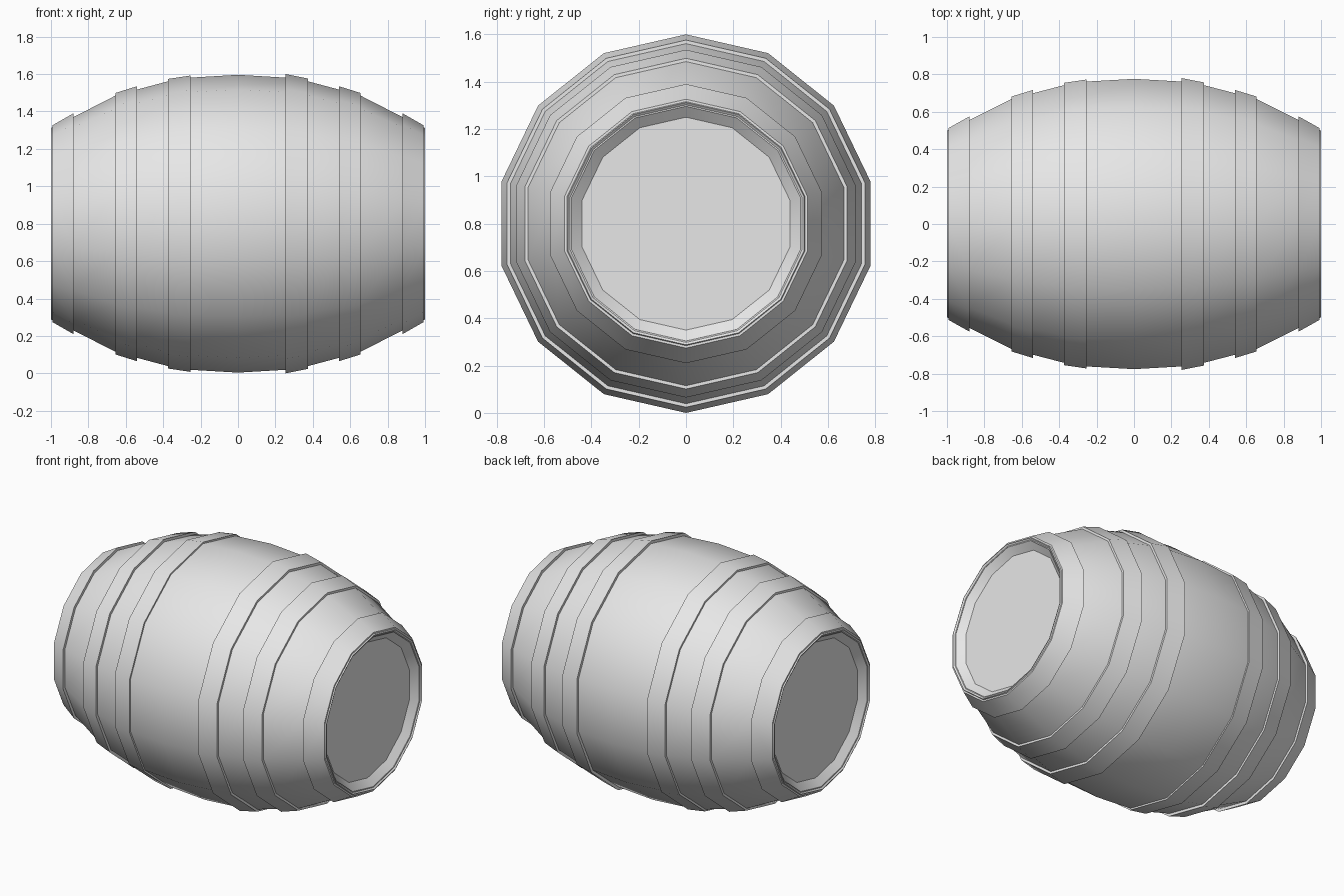
import bpy, bmesh, math

SIDES = 14
AXIS_Z = 0.8

cube = bpy.data.objects.get("Cube")
if cube:
    bpy.data.objects.remove(cube, do_unlink=True)

grey = bpy.data.materials.new("plain_grey")
grey.use_nodes = True
grey.diffuse_color = (0.8, 0.8, 0.8, 1)
grey.node_tree.nodes["Principled BSDF"].inputs["Base Color"].default_value = grey.diffuse_color


def lathe(name, profile, closed):
    """Spin (x, radius) points around the lying barrel's axis."""
    bm = bmesh.new()
    rings = []
    for x, r in profile:
        ring = []
        for i in range(SIDES):
            a = 2 * math.pi * i / SIDES
            ring.append(bm.verts.new((x, r * math.sin(a), r * math.cos(a))))
        rings.append(ring)
    pairs = list(zip(rings, rings[1:]))
    if closed:
        pairs.append((rings[-1], rings[0]))
    else:
        bm.faces.new(rings[0])
        bm.faces.new(rings[-1])
    for a, b in pairs:
        for i in range(SIDES):
            j = (i + 1) % SIDES
            bm.faces.new((a[i], a[j], b[j], b[i]))
    bmesh.ops.recalc_face_normals(bm, faces=bm.faces)
    mesh = bpy.data.meshes.new(name)
    bm.to_mesh(mesh)
    bm.free()
    mesh.materials.append(grey)
    obj = bpy.data.objects.new(name, mesh)
    obj.location.z = AXIS_Z
    bpy.context.collection.objects.link(obj)
    bpy.ops.object.select_all(action="DESELECT")
    obj.select_set(True)
    bpy.context.view_layer.objects.active = obj
    bpy.ops.object.shade_smooth_by_angle(angle=math.radians(32))


# Bulging body with a recessed flat head at each end
half = [(0.95, 0.45), (1.0, 0.512), (0.88, 0.57), (0.655, 0.685),
        (0.54, 0.717), (0.375, 0.761), (0.255, 0.781)]
lathe("barrel_body",
      [(-x, r) for x, r in half] + [(0, 0.796)] + [(x, r) for x, r in reversed(half)],
      False)

# Hoops: inner x, radius there, outer x, radius there
hoops = {"middle_hoop": (0.255, 0.80, 0.375, 0.776),
         "shoulder_hoop": (0.54, 0.735, 0.655, 0.699),
         "end_hoop": (0.88, 0.59, 0.992, 0.526)}
for name, (x1, r1, x2, r2) in hoops.items():
    for side, s in (("left", 1), ("right", -1)):
        # The right middle hoop sits a little tighter
        lift = -0.008 if s < 0 and name == "middle_hoop" else 0
        lathe(side + "_" + name,
              [(s * x1, r1 + lift), (s * x2, r2 + lift / 4),
               (s * x2, r2 - 0.03), (s * x1, r1 - 0.03)], True)
